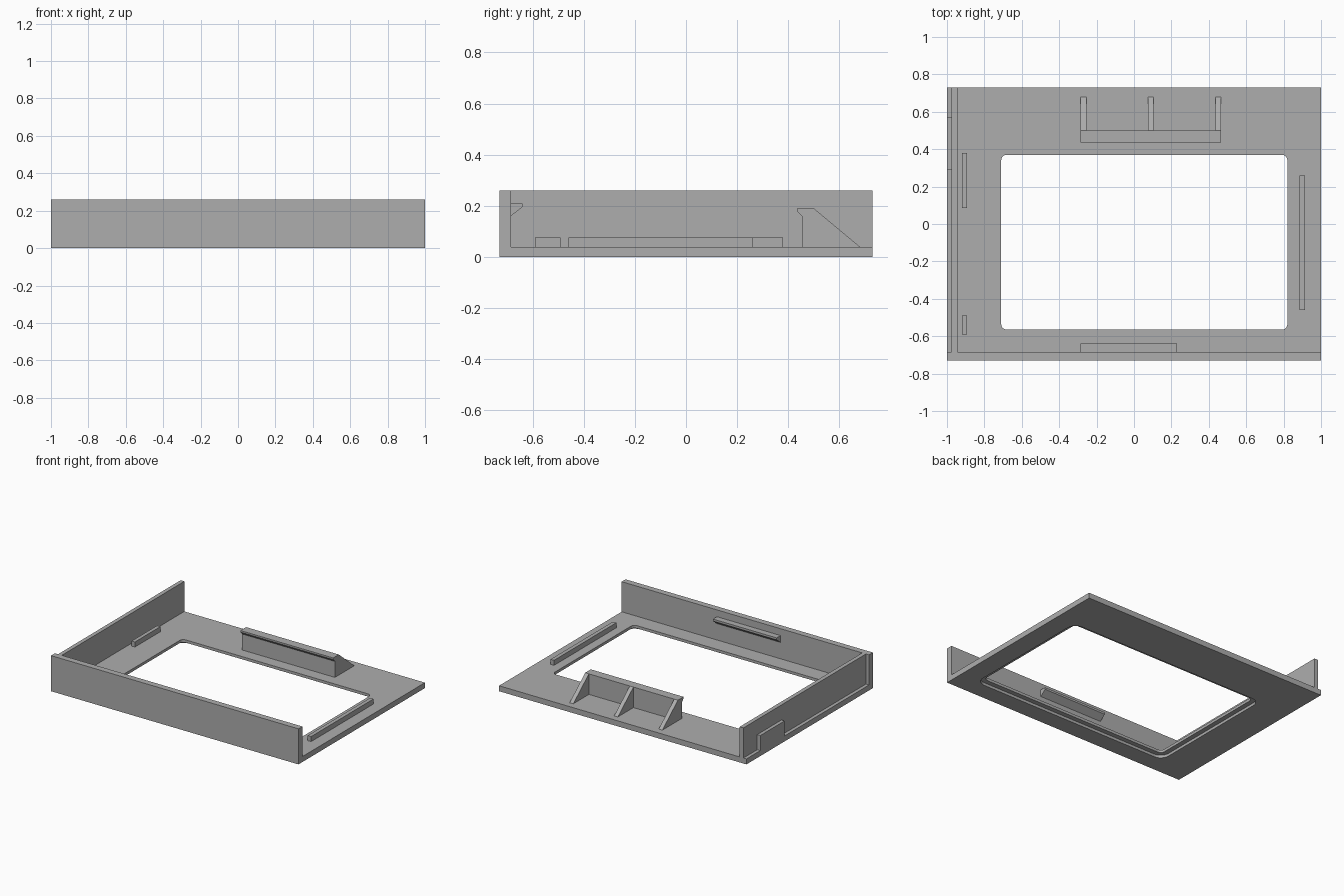
import bpy, bmesh
from math import cos, sin, pi

cube = bpy.data.objects.get("Cube")
if cube:
    bpy.data.objects.remove(cube, do_unlink=True)

grey = bpy.data.materials.new("plain grey")
grey.use_nodes = True
grey.diffuse_color = (0.42, 0.42, 0.42, 1)
grey.node_tree.nodes["Principled BSDF"].inputs["Base Color"].default_value = grey.diffuse_color


def prism(name, profile, start, end, axis):
    """Extrude a profile along x (points are y, z) or along z (points are x, y)."""
    place = (lambda a, b, t: (t, a, b)) if axis == "x" else (lambda a, b, t: (a, b, t))
    bm = bmesh.new()
    low = [bm.verts.new(place(a, b, start)) for a, b in profile]
    high = [bm.verts.new(place(a, b, end)) for a, b in profile]
    bm.faces.new(low)
    bm.faces.new(high)
    for i in range(len(low)):
        j = (i + 1) % len(low)
        bm.faces.new((low[i], low[j], high[j], high[i]))
    bmesh.ops.recalc_face_normals(bm, faces=bm.faces)
    mesh = bpy.data.meshes.new(name)
    bm.to_mesh(mesh)
    bm.free()
    mesh.materials.append(grey)
    obj = bpy.data.objects.new(name, mesh)
    bpy.context.collection.objects.link(obj)
    return obj


def box(name, x, y, z):
    return prism(name, [(x[0], y[0]), (x[1], y[0]), (x[1], y[1]), (x[0], y[1])], z[0], z[1], "z")


def rounded_rect(x0, x1, y0, y1, r, steps=6):
    corners = [(x1 - r, y1 - r), (x0 + r, y1 - r), (x0 + r, y0 + r), (x1 - r, y0 + r)]
    return [(cx + r * cos((k + s / steps) * pi / 2), cy + r * sin((k + s / steps) * pi / 2))
            for k, (cx, cy) in enumerate(corners) for s in range(steps + 1)]


def cut(target, cutter):
    cutter.hide_render = True
    mod = target.modifiers.new("opening", "BOOLEAN")
    mod.operation = "DIFFERENCE"
    mod.solver = "EXACT"
    mod.object = cutter
    bpy.context.view_layer.objects.active = target
    bpy.ops.object.modifier_apply(modifier=mod.name)
    bpy.data.objects.remove(cutter, do_unlink=True)


FLOOR, TOP = 0.04, 0.26
BACK, INNER = 0.73, -0.685

# Base plate and front wall in one L-shaped section
shell = prism("base_and_front_wall",
              [(-BACK, 0), (BACK, 0), (BACK, FLOOR), (INNER, FLOOR), (INNER, TOP), (-BACK, TOP)],
              -1, 1, "x")

# Window opening, with a wider shallow rebate on the underside
for grow, bottom, top in ((0, -0.1, 0.1), (0.035, -0.1, 0.02)):
    outline = rounded_rect(-0.71 - grow, 0.82 + grow, -0.565 - grow, 0.37 + grow, 0.03 + grow)
    cut(shell, prism("opening_cutter", outline, bottom, top, "z"))

# Side wall, set in from the edge, with a raised pad on its outside
box("side_wall", (-0.975, -0.945), (INNER, BACK), (FLOOR, TOP))
box("side_wall_pad", (-1, -0.975), (0.29, 0.57), (FLOOR, 0.15))

# Low locating ribs on the plate
for name, x, y in (("right_rib", (-0.92, -0.893), (0.085, 0.38)),
                   ("right_rib_short", (-0.92, -0.893), (-0.59, -0.49)),
                   ("left_rib", (0.885, 0.913), (-0.46, 0.26))):
    box(name, x, y, (FLOOR, 0.077))

# Wedge-shaped catch on the inside of the front wall
prism("front_catch", [(INNER, 0.16), (-0.64, 0.195), (-0.64, 0.21), (INNER, 0.21)], -0.285, 0.23, "x")

# Hooked rear clip with three triangular braces
prism("rear_clip", [(0.455, FLOOR), (0.50, FLOOR), (0.50, 0.19), (0.435, 0.19), (0.435, 0.178), (0.455, 0.157)],
      -0.285, 0.465, "x")
for i in range(3):
    x = -0.285 + i * 0.36
    prism(f"clip_brace_{i + 1}", [(0.50, FLOOR), (0.68, FLOOR), (0.50, 0.19)], x, x + 0.03, "x")
